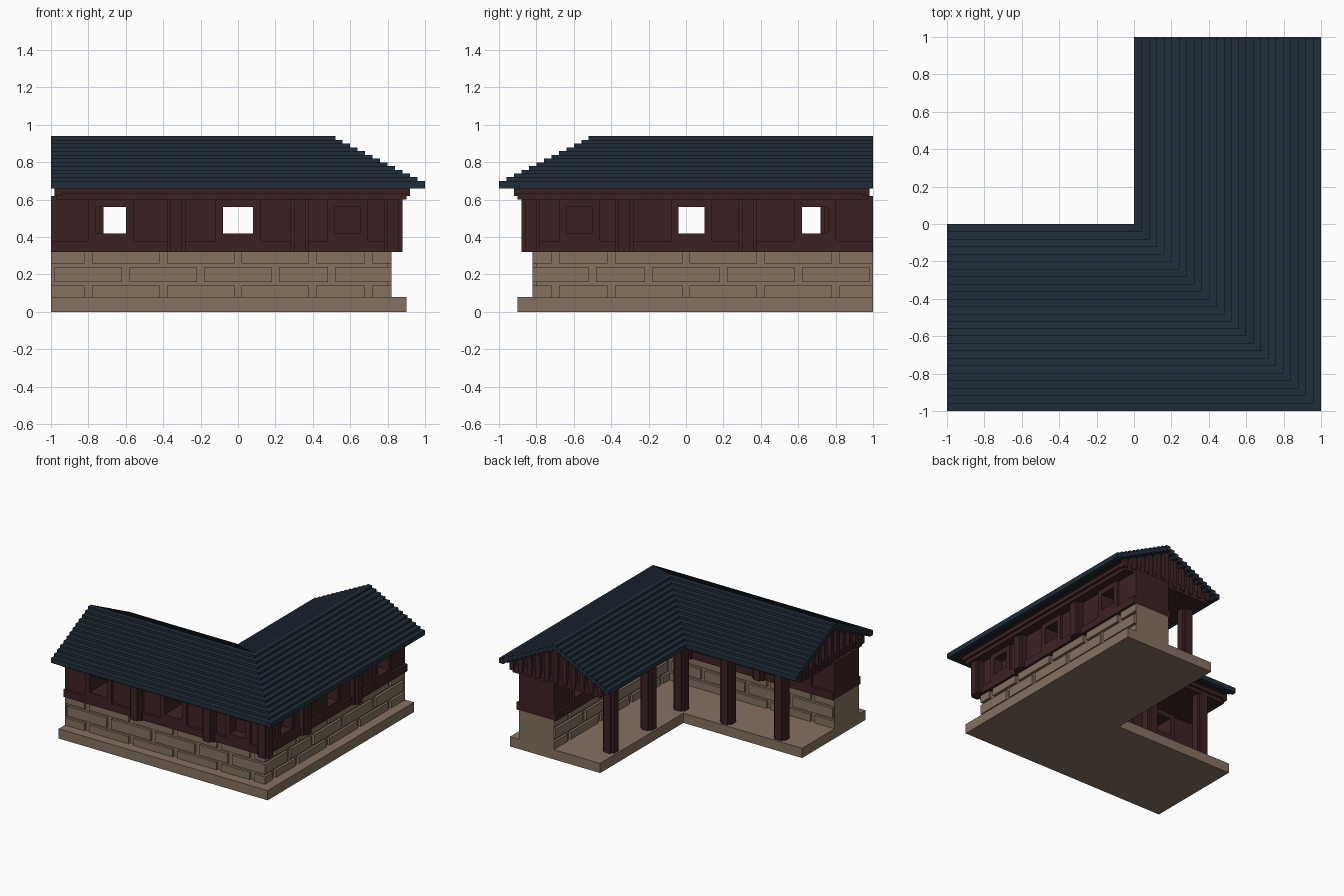
import bpy, bmesh

if "Cube" in bpy.data.objects:
    bpy.data.objects.remove(bpy.data.objects["Cube"])

def material(name, col):
    m = bpy.data.materials.new(name)
    m.diffuse_color = (*col, 1)
    m.use_nodes = True
    m.node_tree.nodes["Principled BSDF"].inputs["Base Color"].default_value = m.diffuse_color
    return m

STONE = material("tan stone", (0.235, 0.165, 0.118))
WOOD = material("dark red wood", (0.046, 0.0155, 0.0172))
TILE = material("navy roof tile", (0.0145, 0.026, 0.043))

def finish(bm, name, mat):
    bmesh.ops.recalc_face_normals(bm, faces=bm.faces)
    me = bpy.data.meshes.new(name)
    bm.to_mesh(me)
    bm.free()
    me.materials.append(mat)
    ob = bpy.data.objects.new(name, me)
    bpy.context.collection.objects.link(ob)

def sweep(name, mat, profile, end=1.0):
    """Carry a (distance, height) profile round the L, mitred at the corner."""
    bm = bmesh.new()
    rings = [[bm.verts.new(p) for p in ring] for ring in (
        [(-end, -d, z) for d, z in profile],
        [(d, -d, z) for d, z in profile],
        [(d, end, z) for d, z in profile])]
    n = len(profile)
    for a, b in zip(rings, rings[1:]):
        for i in range(n):
            j = (i + 1) % n
            bm.faces.new((a[i], a[j], b[j], b[i]))
    bm.faces.new(rings[0])
    bm.faces.new(rings[2])
    finish(bm, name, mat)

def rect(d0, d1, z0, z1):
    return [(d0, z0), (d1, z0), (d1, z1), (d0, z1)]

def box(bm, u0, u1, d0, d1, z0, z1, arm):
    """Box at u along an arm and d across it; arm 0 runs on x, arm 1 on y."""
    if arm == 0:
        lo, hi = (u0, -d1, z0), (u1, -d0, z1)
    else:
        lo, hi = (d0, -u1, z0), (d1, -u0, z1)
    vs = bmesh.ops.create_cube(bm, size=1)["verts"]
    for v in vs:
        for k in range(3):
            v.co[k] = hi[k] if v.co[k] > 0 else lo[k]

def post(bm, u, d, z0, z1, arm, r=0.05, c=0.02):
    # plus-shaped section made from a notched square
    s = r - c
    sect = [(r, -s), (r, s), (s, s), (s, r), (-s, r), (-s, s),
            (-r, s), (-r, -s), (-s, -s), (-s, -r), (s, -r), (s, -s)]
    x, y = (u, -d) if arm == 0 else (d, -u)
    lo = [bm.verts.new((x + a, y + b, z0)) for a, b in sect]
    hi = [bm.verts.new((x + a, y + b, z1)) for a, b in sect]
    bm.faces.new(lo)
    bm.faces.new(hi)
    for i in range(12):
        j = (i + 1) % 12
        bm.faces.new((lo[i], lo[j], hi[j], hi[i]))

# Stone floor and wall core
sweep("floor_slab", STONE, rect(0.08, 0.90, 0, 0.08))
sweep("stone_wall", STONE, rect(0.52, 0.80, 0.08, 0.32))

# Raised stone blocks on both wall faces
odd = [(-1, -.82), (-.78, -.42), (-.38, -.02), (.02, .38), (.42, .68), (.72, .82)]
even = [(-.98, -.62), (-.58, -.22), (-.18, .18), (.22, .48), (.52, .82)]
bm = bmesh.new()
for arm in (0, 1):
    for row, z0, z1 in ((odd, .08, .14), (even, .16, .24), (odd, .26, .32)):
        for u0, u1 in row:
            box(bm, u0, u1, 0.79, 0.82, z0, z1, arm)
            if u0 < 0.5:
                box(bm, u0, min(u1, 0.52), 0.50, 0.53, z0, z1, arm)
finish(bm, "stone_blocks", STONE)
bm = bmesh.new()
for arm in (0, 1):
    box(bm, -1, -0.999, 0.50, 0.82, 0.08, 0.32, arm)
finish(bm, "stone_wall_ends", STONE)

# Timber wall: solid below and above the windows
sweep("timber_wall_lower", WOOD, rect(0.50, 0.82, 0.32, 0.42))
sweep("timber_wall_upper", WOOD, rect(0.50, 0.82, 0.56, 0.62))
sweep("timber_sill_band", WOOD, rect(0.48, 0.84, 0.32, 0.38))

# Wall piers between windows, blind corner windows, and frames
windows = {0: [(-.76, -.60), (-.08, .08)], 1: [(-.76, -.62), (-.10, .04)]}
blind = {0: (.515, .655), 1: (.50, .64)}
piers, frames = bmesh.new(), bmesh.new()

def frame(u0, u1, d0, d1, arm):
    t = 0.04
    box(frames, u0 - t, u0, d0, d1, 0.38, 0.60, arm)
    box(frames, u1, u1 + t, d0, d1, 0.38, 0.60, arm)
    box(frames, u0, u1, d0, d1, 0.38, 0.42, arm)
    box(frames, u0, u1, d0, d1, 0.56, 0.60, arm)

for arm in (0, 1):
    edges = [-1] + [e for w in windows[arm] for e in w] + [0.50]
    for u0, u1 in zip(edges[::2], edges[1::2]):
        box(piers, u0, u1, 0.50, 0.82, 0.42, 0.56, arm)
    for u0, u1 in windows[arm]:
        frame(u0, u1, 0.81, 0.84, arm)
        frame(u0, u1, 0.48, 0.51, arm)
    b0, b1 = blind[arm]
    box(piers, 0.50, b0, 0.75, 0.82, 0.42, 0.56, arm)
    box(piers, b1, 0.82, 0.75, 0.82, 0.42, 0.56, arm)
    frame(b0, b1, 0.81, 0.84, arm)
box(piers, 0.50, 0.76, 0.50, 0.76, 0.42, 0.56, 0)
finish(piers, "timber_wall_piers", WOOD)
finish(frames, "window_frames", WOOD)

# Half posts on the wall faces
bm = bmesh.new()
for arm in (0, 1):
    for u in (-0.33, 0.33):
        post(bm, u, 0.83, 0.32, 0.61, arm)
        post(bm, u, 0.49, 0.32, 0.61, arm)
post(bm, 0.83, 0.83, 0.32, 0.61, 0)
post(bm, 0.49, 0.49, 0.32, 0.61, 0)
finish(bm, "wall_posts", WOOD)

# Free standing pillars of the walkway
bm = bmesh.new()
for arm in (0, 1):
    for u in (-0.77, -0.28):
        post(bm, u, 0.145, 0.08, 0.62, arm)
post(bm, 0.14, 0.14, 0.08, 0.62, 0)
finish(bm, "walkway_pillars", WOOD)

# Stepped eave beams and ceiling
sweep("ceiling_beam", WOOD, [(0.10, 0.60), (0.90, 0.60), (0.90, 0.63), (0.92, 0.63),
                             (0.92, 0.665), (0.08, 0.665), (0.08, 0.63), (0.10, 0.63)], 0.97)

# Gable filling with upright slats
sweep("gable_fill", WOOD, [(0.05, 0.66), (0.95, 0.66), (0.5, 0.885)], 0.95)
bm = bmesh.new()
for arm in (0, 1):
    for k in range(-5, 6):
        d = 0.5 + 0.08 * k
        top = 0.90 - 0.04 * abs(k)
        box(bm, -0.98, -0.94, d - 0.02, d + 0.02, 0.62, top - 0.01, arm)
finish(bm, "gable_slats", WOOD)

# Stepped tile roof, 12 steps up each side, 0.04 thick
def stairs(z0):
    left = []
    for k in range(13):
        z = z0 + 0.02 * k
        left += [(0.04 * k, z), (0.04 * (k + 1) if k < 12 else 0.52, z)]
    right = [(1 - d, z) for d, z in reversed(left[:-2])]
    return left + right

sweep("stepped_roof", TILE, stairs(0.70) + stairs(0.66)[::-1])
